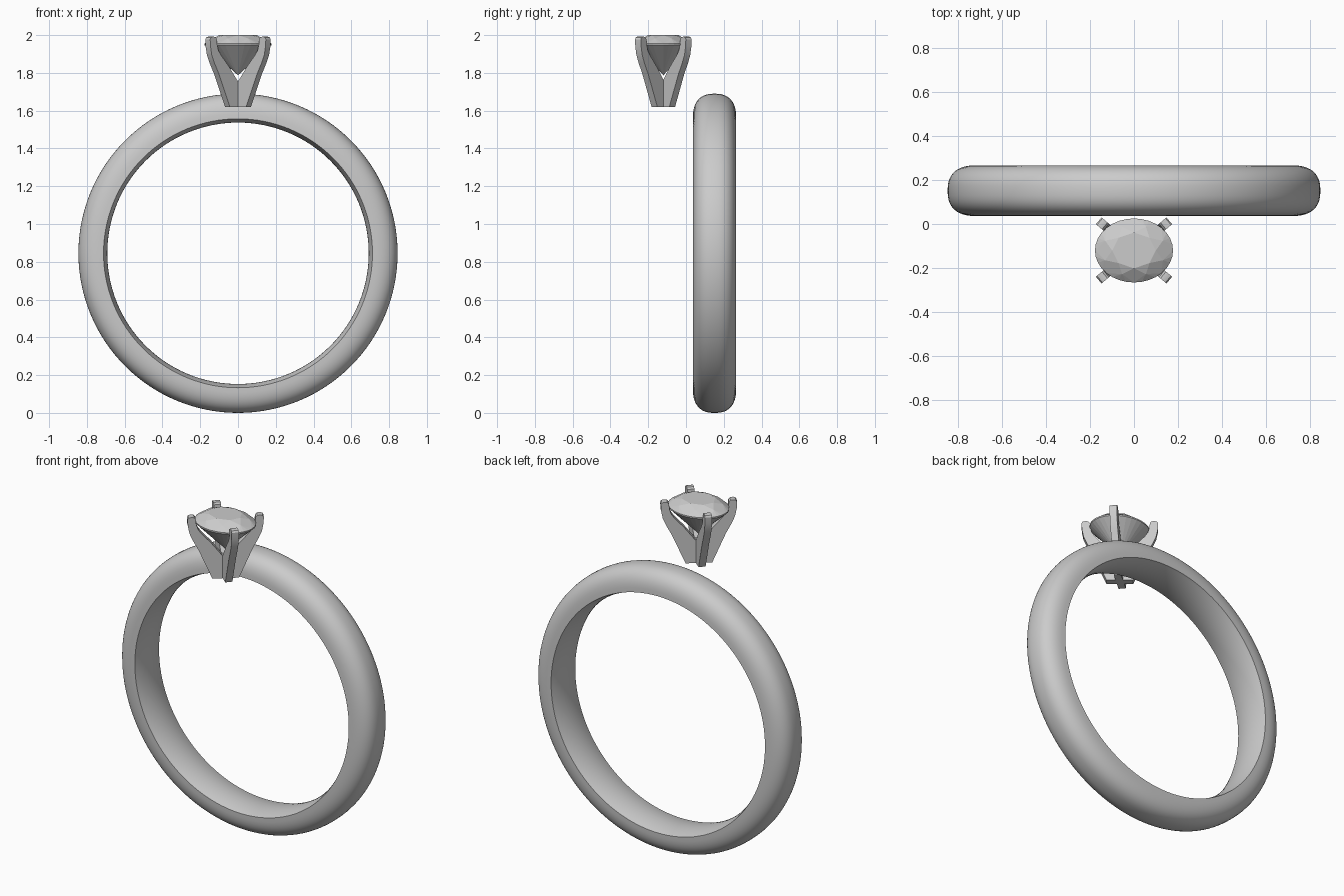
import bpy, bmesh
from math import sin, cos, pi, radians

if "Cube" in bpy.data.objects:
    bpy.data.objects.remove(bpy.data.objects["Cube"])

def finish(name, bm, smooth=None):
    bmesh.ops.recalc_face_normals(bm, faces=bm.faces[:])
    me = bpy.data.meshes.new(name)
    bm.to_mesh(me)
    bm.free()
    ob = bpy.data.objects.new(name, me)
    bpy.context.collection.objects.link(ob)
    if smooth:
        bpy.ops.object.select_all(action='DESELECT')
        ob.select_set(True)
        bpy.context.view_layer.objects.active = ob
        bpy.ops.object.shade_smooth_by_angle(angle=radians(smooth))
    return ob

# Band: rounded outside, gently domed inside, sharp inner rim
BY, BZ, HALF, R_RIM, R_OUT, R_IN = 0.151, 0.845, 0.115, 0.712, 0.845, 0.692
section = []
for i in range(25):
    t = pi * i / 24
    c, s = cos(t), sin(t)
    section.append((HALF * abs(c) ** 0.8 * (1 if c > 0 else -1),
                    R_RIM + (R_OUT - R_RIM) * max(s, 0) ** 0.8))
for i in range(1, 12):
    u = -1 + i / 6
    section.append((HALF * u, R_RIM - (R_RIM - R_IN) * (1 - u * u)))
bm = bmesh.new()
N = 128
rings = [[bm.verts.new((r * sin(2 * pi * k / N), BY + y, BZ + r * cos(2 * pi * k / N)))
          for y, r in section] for k in range(N)]
for k in range(N):
    a, b = rings[k], rings[(k + 1) % N]
    for i in range(len(section)):
        j = (i + 1) % len(section)
        bm.faces.new((a[i], a[j], b[j], b[i]))
finish("band", bm, 35)

# Prongs: four curved plates meeting in a cross at the foot
HY = -0.12
HW = 0.02
profile = [(0, 1.62), (0.073, 1.62), (0.112, 1.71), (0.149, 1.795), (0.18, 1.853),
           (0.198, 1.895), (0.207, 1.94), (0.209, 1.978), (0.203, 1.988), (0.19, 1.992),
           (0.173, 1.99), (0.164, 1.98), (0.161, 1.95), (0.152, 1.92), (0.135, 1.895),
           (0.08, 1.835), (0.018, 1.756), (0, 1.756)]
for name, sx, sy in (("front_left_prong", -1, -1), ("front_right_prong", 1, -1),
                     ("back_left_prong", -1, 1), ("back_right_prong", 1, 1)):
    bm = bmesh.new()
    dx, dy = sx * cos(radians(40)), sy * sin(radians(40))
    sides = [[bm.verts.new((r * dx - w * dy, HY + r * dy + w * dx, z)) for r, z in profile]
             for w in (-HW, HW)]
    bm.faces.new(sides[0])
    bm.faces.new(sides[1][::-1])
    for i in range(len(profile)):
        j = (i + 1) % len(profile)
        bm.faces.new((sides[0][i], sides[1][i], sides[1][j], sides[0][j]))
    finish(name, bm, 30)

# Gem: oval brilliant cut, faceted crown and pavilion from a convex hull
bm = bmesh.new()
def oval(scale, z, n, shift=0.0):
    for k in range(n):
        t = 2 * pi * (k + shift) / n
        bm.verts.new((0.177 * scale * cos(t), HY + 0.145 * scale * sin(t), z))
oval(0.56, 2.0, 8)
oval(0.8, 1.982, 8, 0.5)
oval(1.0, 1.955, 32)
oval(1.0, 1.947, 32)
bm.verts.new((0, HY, 1.787))
bmesh.ops.convex_hull(bm, input=bm.verts[:])
bmesh.ops.dissolve_limit(bm, angle_limit=radians(1), verts=bm.verts[:], edges=bm.edges[:])
finish("gem", bm)
